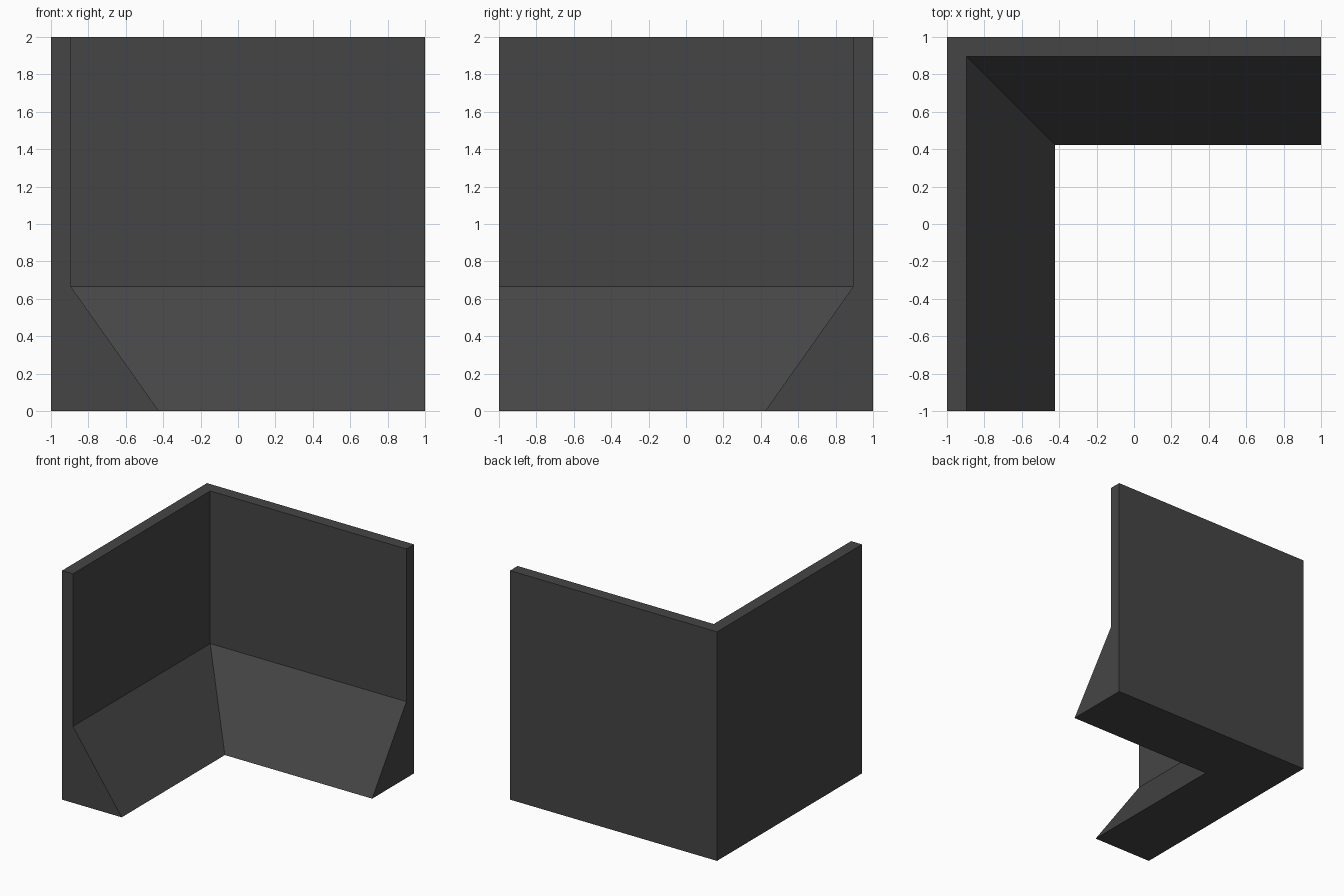
import bpy
import bmesh

cube = bpy.data.objects.get("Cube")
if cube:
    bpy.data.objects.remove(cube, do_unlink=True)

# Single flat colour
grey = bpy.data.materials.new("dark_grey")
grey.use_nodes = True
colour = (0.06, 0.06, 0.06, 1)
grey.diffuse_color = colour
grey.node_tree.nodes["Principled BSDF"].inputs["Base Color"].default_value = colour

# Wall cross-section: distance inward from the outer face, height
profile = [(0, 0), (0.577, 0), (0.105, 0.667), (0.105, 2), (0, 2)]

# Sweep the section round the corner with a mitred joint
bm = bmesh.new()
start = [bm.verts.new((-1 + d, -1, z)) for d, z in profile]
corner = [bm.verts.new((-1 + d, 1 - d, z)) for d, z in profile]
end = [bm.verts.new((1, 1 - d, z)) for d, z in profile]
for a, b in ((start, corner), (corner, end)):
    for i in range(len(profile)):
        j = (i + 1) % len(profile)
        bm.faces.new((a[i], a[j], b[j], b[i]))

# End caps, split into the sloped foot and the thin wall
foot_height = profile[2][1]
for ring, x, y in ((start, -1, -1), (end, 1, 1)):
    knee = bm.verts.new((x, y, foot_height))
    bm.faces.new((ring[0], ring[1], ring[2], knee))
    bm.faces.new((knee, ring[2], ring[3], ring[4]))
    # Join the outer wall edge to the cap
    for face in list(bm.faces):
        if ring[0] in face.verts and ring[4] in face.verts:
            verts = list(face.verts)
            k, m = verts.index(ring[0]), verts.index(ring[4])
            verts.insert(max(k, m) if abs(k - m) == 1 else len(verts), knee)
            bm.faces.remove(face)
            bm.faces.new(verts)
bmesh.ops.recalc_face_normals(bm, faces=bm.faces)

mesh = bpy.data.meshes.new("corner_wall")
bm.to_mesh(mesh)
bm.free()
mesh.materials.append(grey)
wall = bpy.data.objects.new("corner_wall", mesh)
bpy.context.collection.objects.link(wall)
